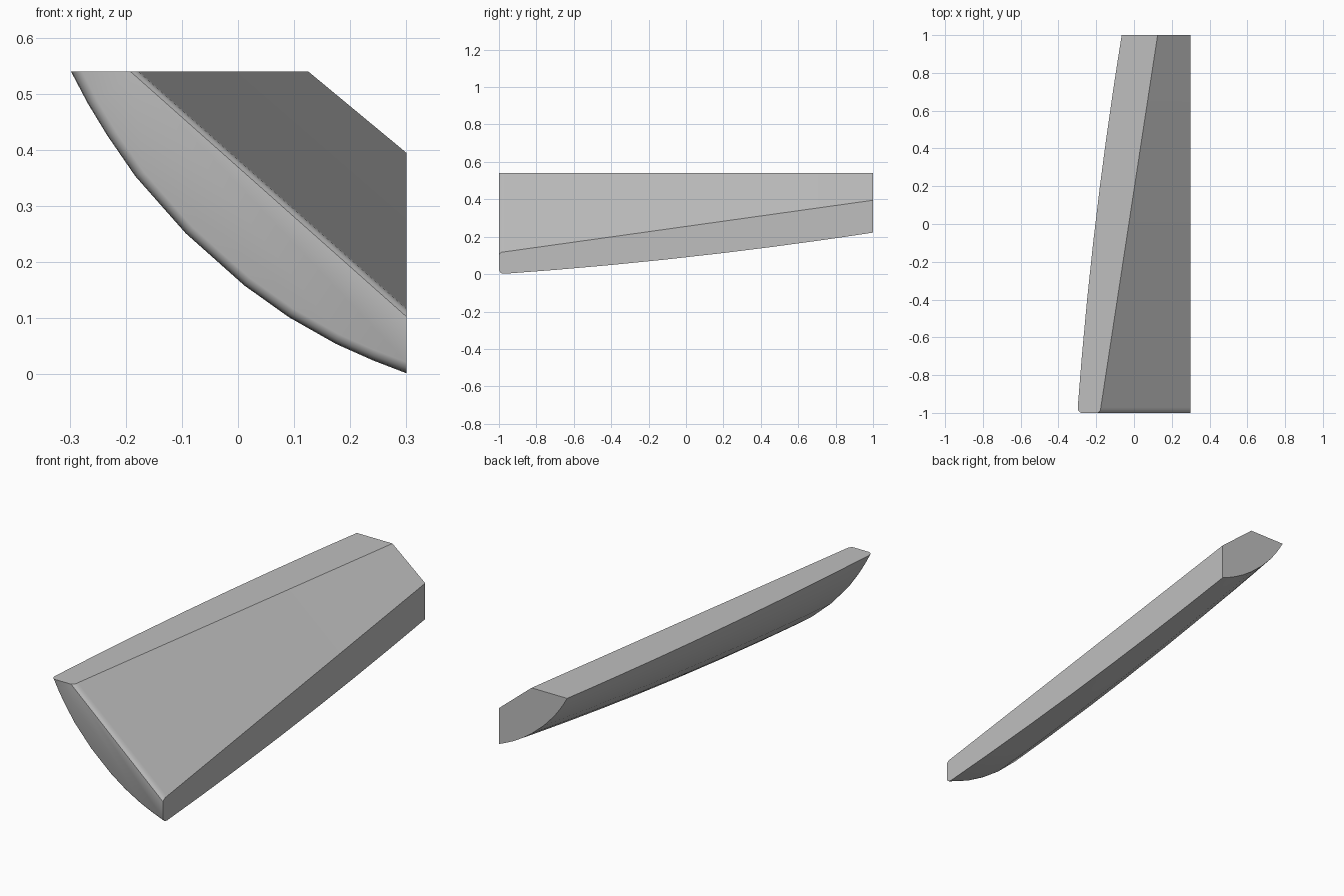
import bpy, bmesh

if "Cube" in bpy.data.objects:
    bpy.data.objects.remove(bpy.data.objects["Cube"])

TOP, RIGHT = 0.54, 0.30
# Outer curve: position along the chord, drop below the chord
ARC = [(0, 0), (.05, .030), (.108, .056), (.192, .084), (.342, .105), (.517, .104),
       (.65, .089), (.79, .061), (.9, .031), (1, 0)]


def section(y, outer_inset=0.0, inner_inset=0.0):
    """Cross-section: curved underside, level top rim, straight inner face, upright side."""
    s = (y + 1) / 2
    f = 0.62 * s + 0.38 * s * s
    xt = -0.30 + 0.235 * f + outer_inset
    zr = 0.222 * f + outer_inset
    bulge = (RIGHT - xt) / 0.6 * (1 - 0.12 * s)
    pts = [(xt + (RIGHT - xt) * t, y, TOP + (zr - TOP) * t - d * bulge) for t, d in ARC]
    pts.append((RIGHT, y, 0.115 + 0.28 * s - inner_inset))
    pts.append((-0.18 + 0.305 * s - inner_inset, y, TOP))
    return pts


# Rounded front edge, then gently curving stations to the back
rings = [section(-1.0, .022, .012), section(-.995, .011, .005),
         section(-.985, .003, 0), section(-.97)]
rings += [section(y) for y in (-.7, -.4, -.1, .2, .45, .7, .85, 1.0)]

bm = bmesh.new()
loops = [[bm.verts.new(p) for p in ring] for ring in rings]
for a, b in zip(loops, loops[1:]):
    n = len(a)
    for i in range(n):
        j = (i + 1) % n
        bm.faces.new((a[i], a[j], b[j], b[i]))
# End faces
bm.faces.new(loops[0])
bm.faces.new(loops[-1][::-1])
bmesh.ops.recalc_face_normals(bm, faces=bm.faces)

mesh = bpy.data.meshes.new("curved_wedge_panel")
bm.to_mesh(mesh)
bm.free()
panel = bpy.data.objects.new("curved_wedge_panel", mesh)
bpy.context.collection.objects.link(panel)

grey = bpy.data.materials.new("plain_grey")
grey.diffuse_color = (0.52, 0.52, 0.52, 1)
grey.use_nodes = True
grey.node_tree.nodes["Principled BSDF"].inputs["Base Color"].default_value = grey.diffuse_color
mesh.materials.append(grey)

bpy.context.view_layer.objects.active = panel
panel.select_set(True)
bpy.ops.object.shade_smooth_by_angle(angle=0.52)
